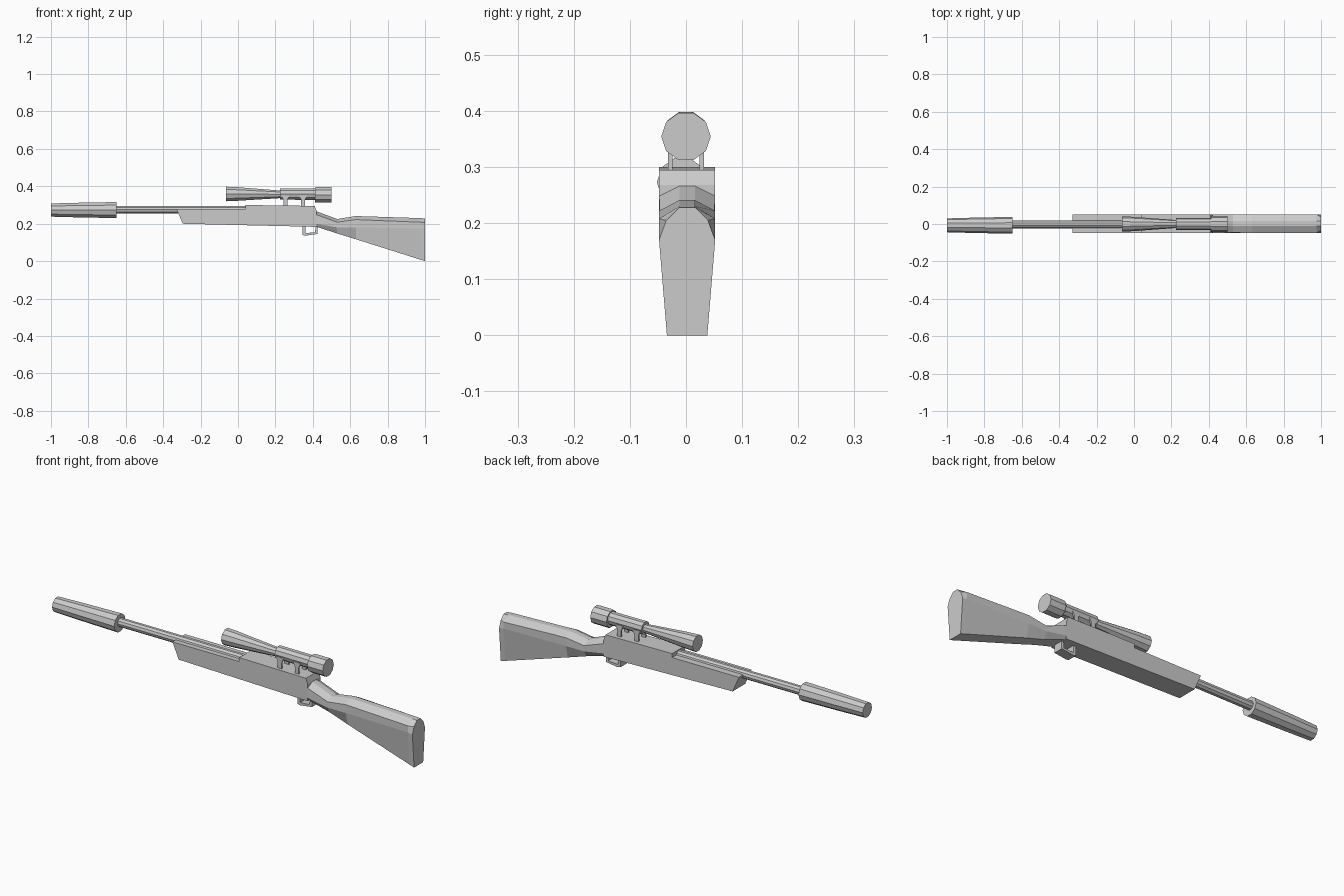
import bpy, bmesh
from math import sin, cos, pi

if "Cube" in bpy.data.objects:
    bpy.data.objects.remove(bpy.data.objects["Cube"])


def make(name, verts, faces):
    mesh = bpy.data.meshes.new(name)
    bm = bmesh.new()
    vs = [bm.verts.new(v) for v in verts]
    for f in faces:
        bm.faces.new([vs[i] for i in f])
    bmesh.ops.recalc_face_normals(bm, faces=bm.faces)
    bm.to_mesh(mesh)
    bm.free()
    ob = bpy.data.objects.new(name, mesh)
    bpy.context.collection.objects.link(ob)
    return ob


def loft(name, rings):
    """Skin a list of equal-length point loops and cap both ends."""
    n, m = len(rings[0]), len(rings)
    faces = [(k * n + i, k * n + (i + 1) % n, (k + 1) * n + (i + 1) % n, (k + 1) * n + i)
             for k in range(m - 1) for i in range(n)]
    faces += [tuple(range(n)), tuple(range((m - 1) * n, m * n))]
    return make(name, [p for r in rings for p in r], faces)


def tube(name, stations, y=0.0, sides=10):
    """Faceted body along x from (x, z centre, radius) stations."""
    return loft(name, [[(x, y + r * cos(2 * pi * i / sides), z + r * sin(2 * pi * i / sides))
                        for i in range(sides)] for x, z, r in stations])


def slab(name, profile, y0, y1):
    """Extrude an x-z outline between two y values."""
    return loft(name, [[(x, y, z) for x, z in profile] for y in (y0, y1)])


# Barrel and muzzle sleeve
tube("barrel", [(-0.70, 0.275, 0.022), (0.10, 0.275, 0.022)], y=-0.002)
tube("muzzle_sleeve", [(-1.0, 0.273, 0.037), (-0.86, 0.273, 0.041),
                       (-0.65, 0.273, 0.045)], y=-0.007)

# Fore-end and receiver
slab("receiver", [(-0.33, 0.28), (0.04, 0.28), (0.04, 0.30), (0.41, 0.295),
                  (0.42, 0.268), (0.42, 0.183), (-0.295, 0.20)], -0.048, 0.052)

# Stock: chamfered comb, sides narrowing toward the toe
# x, bottom z, lower side z, upper side z, top z, bottom half-width, upper side half-width
stations = [(0.415, 0.185, 0.20, 0.25, 0.268, 0.040, 0.050),
            (0.53, 0.148, 0.18, 0.208, 0.225, 0.030, 0.048),
            (0.63, 0.117, 0.18, 0.222, 0.241, 0.034, 0.050),
            (0.975, 0.008, 0.175, 0.208, 0.230, 0.036, 0.050),
            (1.0, 0.0, 0.170, 0.205, 0.228, 0.036, 0.037)]
rings = []
for x, zb, zl, zu, zt, wb, wu in stations:
    half = [(wb, zb), (0.05, zl), (wu, zu), (0.014, zt)]
    rings.append([(x, 0.002 + w, z) for w, z in half] +
                 [(x, 0.002 - w, z) for w, z in reversed(half)])
loft("stock", rings)

# Trigger guard: squared strap
slab("trigger_guard", [(0.345, 0.192), (0.36, 0.192), (0.36, 0.15), (0.412, 0.154),
                       (0.415, 0.19), (0.427, 0.19), (0.425, 0.145), (0.36, 0.136),
                       (0.345, 0.14)], -0.022, 0.026)

# Scope: bell, middle tube, eyepiece
tube("scope_bell", [(-0.065, 0.359, 0.041), (0.0, 0.359, 0.038), (0.23, 0.357, 0.021)])
tube("scope_tube", [(0.225, 0.359, 0.032), (0.42, 0.358, 0.032)])
tube("scope_eyepiece", [(0.412, 0.3545, 0.042), (0.42, 0.3545, 0.044), (0.50, 0.3545, 0.044)])

# Scope mounts: paired posts flaring out at the top
for k, x in enumerate((0.253, 0.348)):
    for side, y in (("front", -0.028), ("back", 0.028)):
        slab(f"scope_mount_{side}_{k + 1}",
             [(x - 0.011, 0.29), (x + 0.011, 0.29), (x + 0.011, 0.328),
              (x + 0.022, 0.352), (x - 0.022, 0.352), (x - 0.011, 0.328)],
             y - 0.004, y + 0.004)
